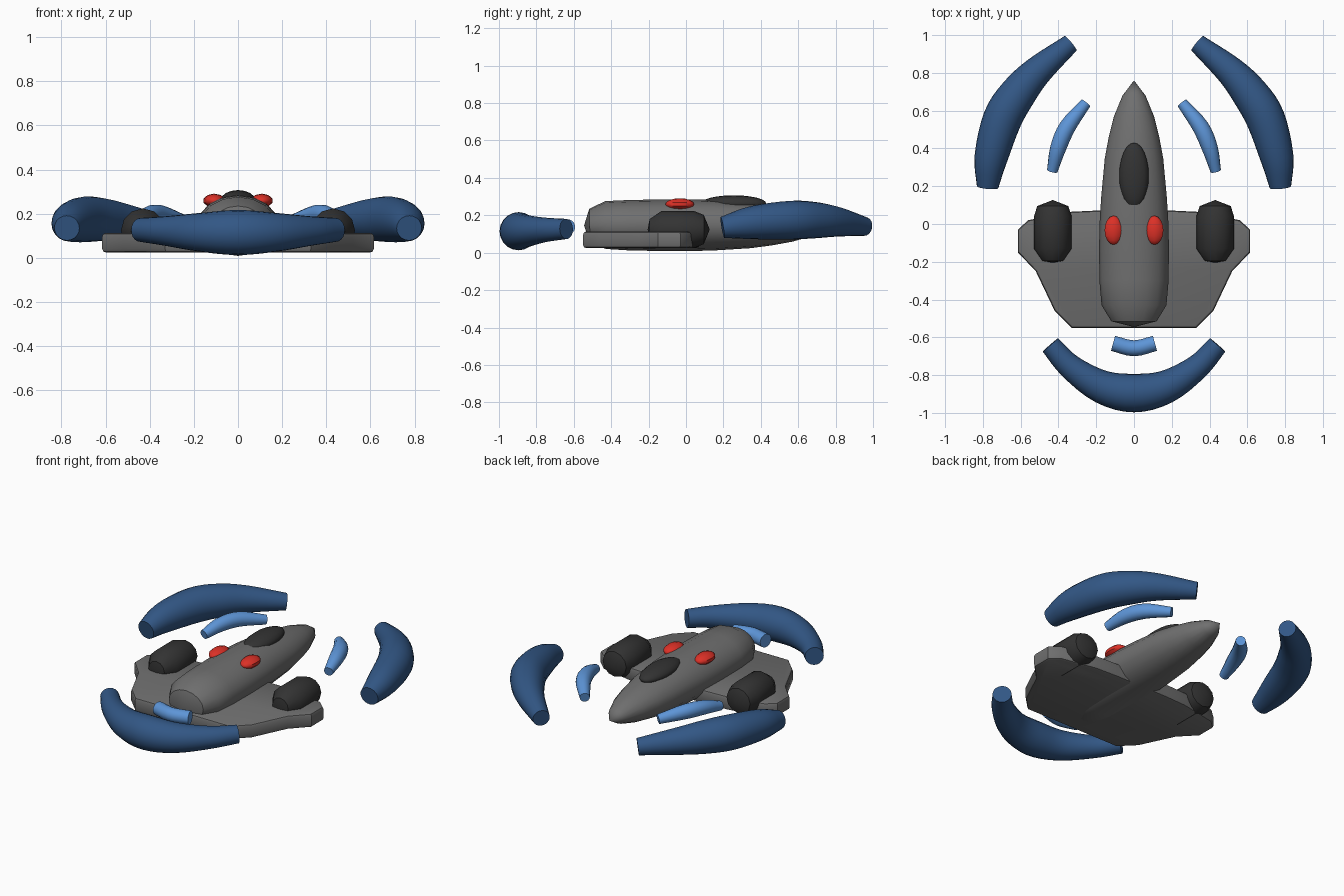
import bpy, bmesh, math
from mathutils import Vector

if "Cube" in bpy.data.objects:
    bpy.data.objects.remove(bpy.data.objects["Cube"])


def material(name, rgb):
    m = bpy.data.materials.new(name)
    m.diffuse_color = (*rgb, 1)
    m.use_nodes = True
    m.node_tree.nodes["Principled BSDF"].inputs["Base Color"].default_value = m.diffuse_color
    return m


GREY = material("hull grey", (0.16, 0.16, 0.16))
DARK = material("dark grey", (0.033, 0.033, 0.033))
NAVY = material("deep blue", (0.032, 0.095, 0.235))
SKY = material("light blue", (0.11, 0.30, 0.68))
RED = material("red", (0.72, 0.03, 0.02))


def finish(name, bm, mat, angle=40):
    bmesh.ops.remove_doubles(bm, verts=bm.verts, dist=1e-4)
    bmesh.ops.recalc_face_normals(bm, faces=bm.faces)
    me = bpy.data.meshes.new(name)
    bm.to_mesh(me)
    bm.free()
    me.materials.append(mat)
    me.shade_smooth()
    me.set_sharp_from_angle(angle=math.radians(angle))
    ob = bpy.data.objects.new(name, me)
    bpy.context.collection.objects.link(ob)
    return ob


def loft(name, stations, mat, segs=16):
    """Skin elliptical rings along a path; stations are (x, y, z, rx, rz)."""
    bm = bmesh.new()
    rings = []
    last = len(stations) - 1
    for i, (x, y, z, rx, rz) in enumerate(stations):
        a = Vector(stations[max(i - 1, 0)][:3])
        b = Vector(stations[min(i + 1, last)][:3])
        tangent = (b - a).normalized()
        side = tangent.cross(Vector((0, 0, 1))).normalized()
        up = side.cross(tangent)
        ring = []
        for k in range(segs):
            t = 2 * math.pi * k / segs
            ring.append(bm.verts.new(Vector((x, y, z)) + side * rx * math.cos(t) + up * rz * math.sin(t)))
        rings.append(ring)
    for r, s in zip(rings, rings[1:]):
        for k in range(segs):
            n = (k + 1) % segs
            bm.faces.new((r[k], r[n], s[n], s[k]))
    for i in (0, last):
        if stations[i][3] > 0:
            bm.faces.new(rings[i])
    return finish(name, bm, mat)


def spline(points, steps=4):
    """Catmull-Rom samples through points of (x, y, z, r)."""
    pts = [Vector(p) for p in points]
    pts = [2 * pts[0] - pts[1]] + pts + [2 * pts[-1] - pts[-2]]
    out = []
    for i in range(1, len(pts) - 2):
        p0, p1, p2, p3 = pts[i - 1:i + 3]
        for s in range(steps):
            t = s / steps
            out.append(0.5 * (2 * p1 + (p2 - p0) * t + (2 * p0 - 5 * p1 + 4 * p2 - p3) * t * t
                              + (3 * p1 - p0 - 3 * p2 + p3) * t ** 3))
    out.append(pts[-2])
    return [(p[0], p[1], p[2], p[3], p[3]) for p in out]


def flip(points, sx):
    return [(p[0] * sx, *p[1:]) for p in points]


def ellipsoid(name, centre, radii, mat, u, v):
    bm = bmesh.new()
    bmesh.ops.create_uvsphere(bm, u_segments=u, v_segments=v, radius=1)
    for vert in bm.verts:
        # poles lie along the length of the part
        x, y, z = vert.co.x, vert.co.z, vert.co.y
        vert.co = Vector(centre) + Vector((x * radii[0], y * radii[1], z * radii[2]))
    return finish(name, bm, mat)


# Fuselage
hull = [(-0.545, 0, 0.145, 0), (-0.515, 0.12, 0.145, 0.09), (-0.43, 0.172, 0.148, 0.128),
        (-0.3, 0.183, 0.147, 0.135), (-0.12, 0.185, 0.147, 0.138), (0.03, 0.181, 0.147, 0.138),
        (0.15, 0.173, 0.147, 0.135), (0.345, 0.155, 0.145, 0.121), (0.46, 0.134, 0.143, 0.104),
        (0.57, 0.106, 0.142, 0.083), (0.68, 0.061, 0.14, 0.05), (0.76, 0, 0.138, 0)]
loft("fuselage", [(0, y, z, rx, rz) for y, rx, z, rz in hull], GREY)

# Wing plate with softened rim
half = [(0.18, 0.072), (0.33, 0.065), (0.56, 0.02), (0.615, -0.03), (0.615, -0.15),
        (0.52, -0.25), (0.42, -0.46), (0.33, -0.55)]
bm = bmesh.new()
outline = half + [(-x, y) for x, y in reversed(half)]
base = bm.faces.new([bm.verts.new((x, y, 0.025)) for x, y in outline])
top = bmesh.ops.extrude_face_region(bm, geom=[base])
bmesh.ops.translate(bm, vec=(0, 0, 0.088), verts=[g for g in top["geom"] if isinstance(g, bmesh.types.BMVert)])
rim = [e for e in bm.edges if abs(e.verts[0].co.z - e.verts[1].co.z) < 1e-5]
bmesh.ops.bevel(bm, geom=rim, offset=0.016, segments=2, profile=0.5, affect='EDGES')
finish("wing", bm, GREY, 35)

# Cockpit canopy
ellipsoid("canopy", (0, 0.255, 0.262), (0.078, 0.175, 0.045), DARK, 16, 12)

# Paired parts
pod = [(-0.205, 0, 0), (-0.195, 0.055, 0.055), (-0.13, 0.1, 0.1), (0.04, 0.1, 0.1),
       (0.095, 0.082, 0.078), (0.127, 0, 0)]
front_bumper = [(0.775, 0.195, 0.135, 0.057), (0.757, 0.35, 0.16, 0.088), (0.697, 0.555, 0.174, 0.103),
                (0.615, 0.69, 0.174, 0.097), (0.51, 0.81, 0.165, 0.079), (0.335, 0.957, 0.14, 0.05)]
front_strip = [(0.433, 0.28, 0.165, 0.028), (0.402, 0.40, 0.192, 0.042),
               (0.352, 0.515, 0.195, 0.044), (0.255, 0.64, 0.17, 0.029)]
for label, s in (("right", 1), ("left", -1)):
    loft(label + "_engine_pod", [(0.43 * s, y, 0.124, rx, rz) for y, rx, rz in pod], DARK, 12)
    ellipsoid(label + "_beacon", (0.108 * s, -0.033, 0.259), (0.05, 0.077, 0.032), RED, 10, 8)
    loft(label + "_front_bumper", spline(flip(front_bumper, s)), NAVY, 20)
    loft(label + "_front_strip", spline(flip(front_strip, s)), SKY, 14)

# Rear bumper and strip
arc = [(0.443, -0.64, 0.127, 0.054), (0.335, -0.757, 0.122, 0.066), (0.17, -0.862, 0.116, 0.088)]
rear = arc + [(0, -0.895, 0.115, 0.102)] + flip(arc[::-1], -1)
loft("rear_bumper", spline(rear), NAVY, 20)
strip = [(0.111, -0.632, 0.138, 0.041), (0, -0.658, 0.138, 0.042), (-0.111, -0.632, 0.138, 0.041)]
loft("rear_strip", spline(strip), SKY, 14)
